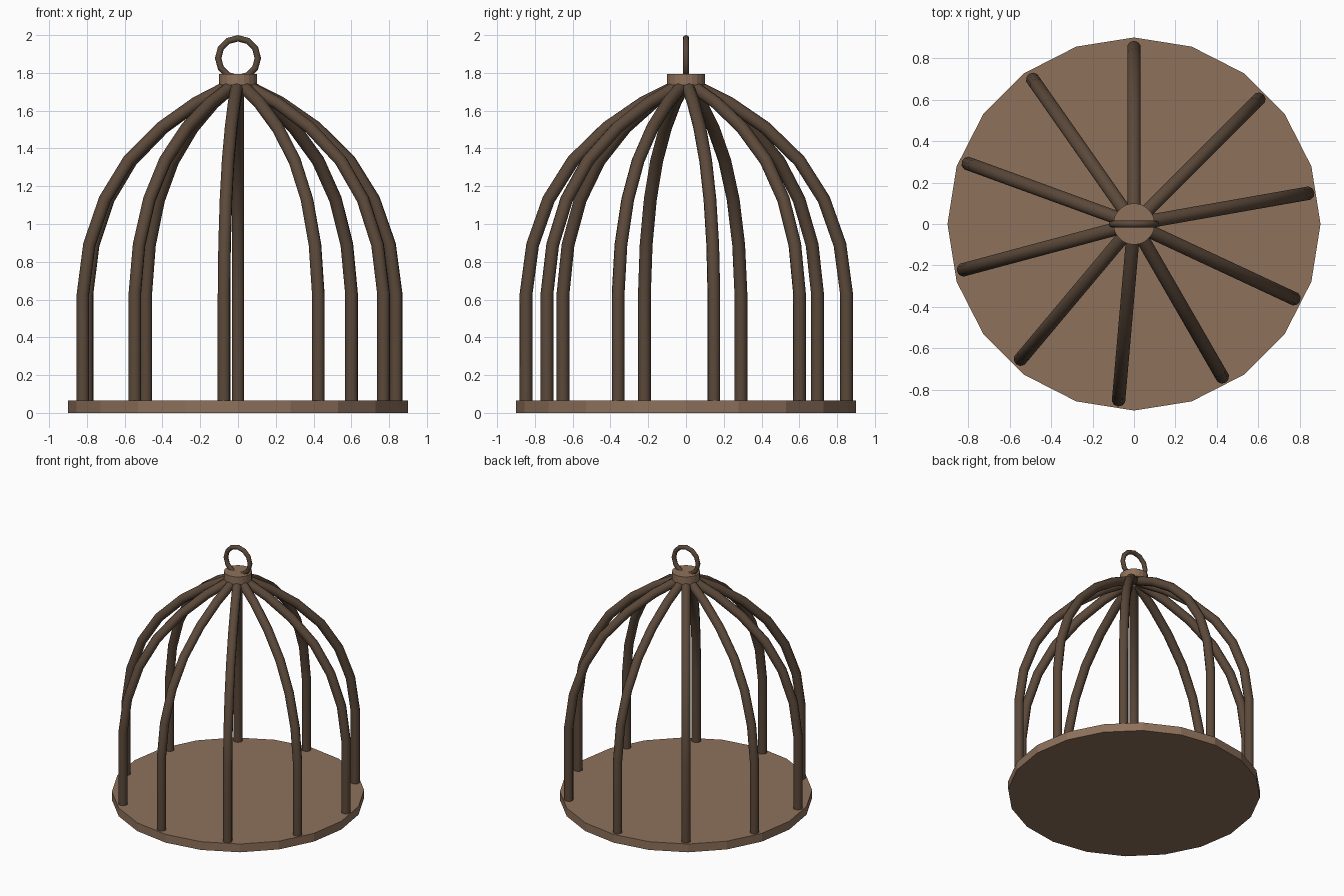
import bpy
from math import radians, pi

if "Cube" in bpy.data.objects:
    bpy.data.objects.remove(bpy.data.objects["Cube"])


def material(name, rgb):
    m = bpy.data.materials.new(name)
    m.diffuse_color = (*rgb, 1)
    m.use_nodes = True
    m.node_tree.nodes["Principled BSDF"].inputs["Base Color"].default_value = m.diffuse_color
    return m


light_wood = material("light_brown", (0.27, 0.165, 0.105))
dark_wood = material("dark_brown", (0.105, 0.066, 0.042))


def disc(name, radius, z0, z1, sides):
    bpy.ops.mesh.primitive_cylinder_add(vertices=sides, radius=radius,
                                        depth=z1 - z0, location=(0, 0, (z0 + z1) / 2))
    ob = bpy.context.object
    ob.name = name
    ob.data.materials.append(light_wood)
    return ob


# Floor plate and top collar
disc("floor_plate", 0.9, 0.0, 0.065, 20)
disc("top_collar", 0.1, 1.735, 1.795, 20)

# Bar path: straight upright, then bending inward to the collar
path = [(0.85, 0.04), (0.85, 0.63), (0.815, 0.89), (0.73, 1.13),
        (0.60, 1.335), (0.42, 1.51), (0.23, 1.64), (0.03, 1.74)]
curve = bpy.data.curves.new("cage_bar", 'CURVE')
curve.dimensions = '3D'
curve.bevel_depth = 0.034
curve.bevel_resolution = 3
curve.use_fill_caps = True
curve.materials.append(dark_wood)
spline = curve.splines.new('POLY')
spline.points.add(len(path) - 1)
for point, (r, z) in zip(spline.points, path):
    point.co = (r, 0, z, 1)
spline.use_smooth = True

# Ten bars, stepped by 35 degrees
for i in range(10):
    bar = bpy.data.objects.new(f"cage_bar_{i + 1}", curve)
    bar.rotation_euler.z = radians(90 + 35 * i)
    bpy.context.collection.objects.link(bar)

# Hanging ring
bpy.ops.mesh.primitive_torus_add(major_radius=0.105, minor_radius=0.017,
                                 major_segments=12, minor_segments=8,
                                 location=(0, 0, 1.878), rotation=(pi / 2, 0, 0))
ring = bpy.context.object
ring.name = "hanging_ring"
ring.data.materials.append(dark_wood)
bpy.ops.object.shade_smooth_by_angle(angle=radians(50))
